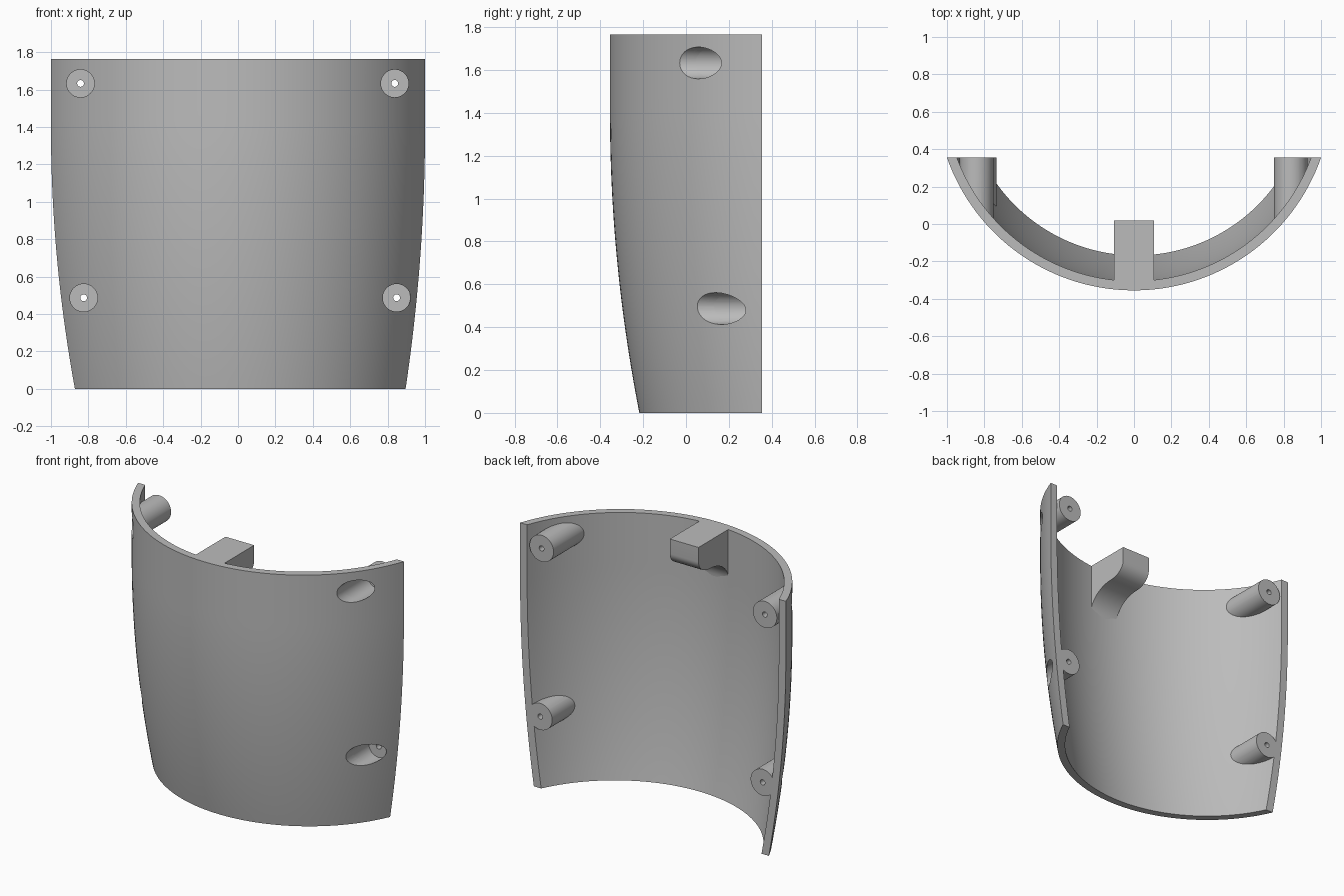
import bpy, bmesh, math
from mathutils import Matrix

cube = bpy.data.objects.get("Cube")
if cube:
    bpy.data.objects.remove(cube, do_unlink=True)

TOP, BACK, WALL = 1.765, 0.355, 0.05

grey = bpy.data.materials.new("plain_grey")
grey.use_nodes = True
grey.diffuse_color = (0.5, 0.5, 0.5, 1)
grey.node_tree.nodes["Principled BSDF"].inputs["Base Color"].default_value = (0.5, 0.5, 0.5, 1)


def make(name, bm):
    bmesh.ops.recalc_face_normals(bm, faces=bm.faces)
    mesh = bpy.data.meshes.new(name)
    bm.to_mesh(mesh)
    bm.free()
    mesh.materials.append(grey)
    obj = bpy.data.objects.new(name, mesh)
    bpy.context.collection.objects.link(obj)
    return obj


def select(obj):
    bpy.ops.object.select_all(action='DESELECT')
    obj.select_set(True)
    bpy.context.view_layer.objects.active = obj


def boolean(obj, other, operation):
    mod = obj.modifiers.new(operation.lower(), 'BOOLEAN')
    mod.object, mod.operation, mod.solver = other, operation, 'EXACT'
    select(obj)
    bpy.ops.object.modifier_apply(modifier=mod.name)


def section(z, inset, count=64):
    """Arc across the shell at height z, narrowing towards the foot."""
    taper = max(0, 1 - z / 1.4) ** 2
    right, left = -1 + 0.128 * taper, 1 - 0.104 * taper
    front = -BACK + 0.137 * taper
    half, sag = (left - right) / 2, BACK - front
    radius = (half ** 2 + sag ** 2) / (2 * sag)
    cx, cy = (left + right) / 2, front + radius
    radius -= inset
    limit = math.acos((cy - BACK) / radius)
    angles = [limit * (2 * i / (count - 1) - 1) for i in range(count)]
    return [(cx + radius * math.sin(a), cy - radius * math.cos(a), z) for a in angles]


def loft(name, ring_at, levels=32):
    bm = bmesh.new()
    rings = [[bm.verts.new(p) for p in ring_at(TOP * k / levels)] for k in range(levels + 1)]
    m = len(rings[0])
    for low, high in zip(rings, rings[1:]):
        for i in range(m):
            j = (i + 1) % m
            bm.faces.new((low[i], low[j], high[j], high[i]))
    for ring in (rings[0], rings[-1]):
        for i in range(m // 2 - 1):
            bm.faces.new((ring[i], ring[i + 1], ring[m - 2 - i], ring[m - 1 - i]))
    return make(name, bm)


def rod(name, x, z, radius, y0, y1):
    bm = bmesh.new()
    place = Matrix.Translation((x, (y0 + y1) / 2, z)) @ Matrix.Rotation(math.pi / 2, 4, 'X')
    bmesh.ops.create_cone(bm, cap_ends=True, segments=48, radius1=radius, radius2=radius,
                          depth=y1 - y0, matrix=place)
    return make(name, bm)


# Curved shell, and a filled core that trims the bosses inside the wall
shell = loft("curved_shell", lambda z: section(z, 0) + section(z, WALL)[::-1])
core = loft("core_helper", lambda z: section(z, WALL / 2))
core.hide_render = True
parts = [shell]

# Screw bosses with a wide recess from the front and a small through hole
spots = {"upper_right": (-0.842, 1.633), "upper_left": (0.838, 1.633),
         "lower_right": (-0.825, 0.487), "lower_left": (0.848, 0.487)}
for spot, (x, z) in spots.items():
    boss = rod(spot + "_screw_boss", x, z, 0.09, -0.5, BACK)
    boolean(boss, core, 'INTERSECT')
    recess = rod("recess_cutter", x, z, 0.074, -0.6, 0.3)
    hole = rod("hole_cutter", x, z, 0.018, 0.2, 0.5)
    for cutter in (recess, hole):
        cutter.hide_render = True
        boolean(boss, cutter, 'DIFFERENCE')
    boolean(shell, recess, 'DIFFERENCE')
    for cutter in (recess, hole):
        bpy.data.objects.remove(cutter, do_unlink=True)
    parts.append(boss)
bpy.data.objects.remove(core, do_unlink=True)

# Bracket: rounded nose flowing into a hollow fillet against the shell
quarter = [math.pi / 2 * i / 12 for i in range(13)]
nose = [(-0.10 + 0.12 * math.cos(a), TOP - 0.10 - 0.09 * math.sin(a)) for a in quarter]
fillet = [(-0.10 - 0.205 * math.sin(a), TOP - 0.35 + 0.16 * math.cos(a)) for a in quarter[1:]]
outline = [(-0.33, TOP), (0.02, TOP)] + nose + fillet + [(-0.33, TOP - 0.35)]
bm = bmesh.new()
side = bm.faces.new([bm.verts.new((-0.108, y, z)) for y, z in outline])
swept = bmesh.ops.extrude_face_region(bm, geom=[side])["geom"]
bmesh.ops.translate(bm, vec=(0.216, 0, 0),
                    verts=[v for v in swept if isinstance(v, bmesh.types.BMVert)])
parts.append(make("top_bracket", bm))

for part in parts:
    select(part)
    bpy.ops.object.shade_smooth_by_angle(angle=math.radians(30))
